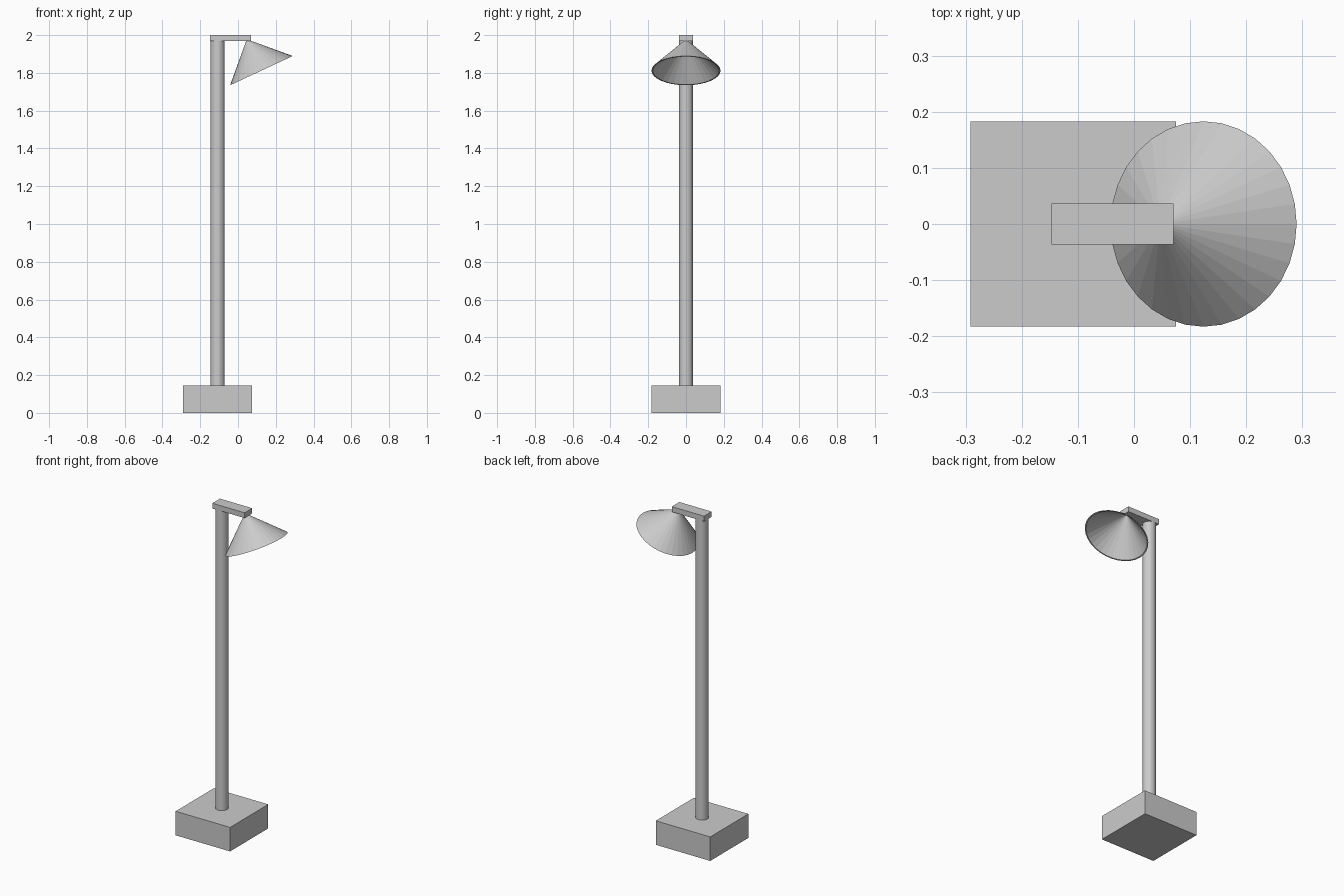
import bpy, bmesh, math

if "Cube" in bpy.data.objects:
    bpy.data.objects.remove(bpy.data.objects["Cube"])


def box(name, lo, hi):
    bpy.ops.mesh.primitive_cube_add(size=1, location=[(a + b) / 2 for a, b in zip(lo, hi)])
    ob = bpy.context.object
    ob.name = name
    ob.scale = [b - a for a, b in zip(lo, hi)]
    bpy.ops.object.transform_apply(location=False, rotation=False, scale=True)
    return ob


POLE_X = -0.108
R = 0.183

# square base block and top arm
box("base", (POLE_X - R, -R, 0), (POLE_X + R, R, 0.146))
box("arm", (-0.147, -0.0365, 1.968), (0.07, 0.0365, 2.0))

# round pole
bpy.ops.mesh.primitive_cylinder_add(vertices=32, radius=0.0365, depth=1.822,
                                    location=(POLE_X, 0, 0.146 + 0.911))
bpy.context.object.name = "pole"

# hollow conical shade, tilted outwards: outer cone, thin rim, inner cone
N, T = 32, 0.007
bm = bmesh.new()


def ring(r):
    return [bm.verts.new((r * math.cos(2 * math.pi * i / N),
                          r * math.sin(2 * math.pi * i / N), 0)) for i in range(N)]


outer, inner = ring(R), ring(R - T)
tip_out = bm.verts.new((0, 0, R))
tip_in = bm.verts.new((0, 0, R - T))
for i in range(N):
    j = (i + 1) % N
    bm.faces.new((outer[i], outer[j], tip_out))
    bm.faces.new((inner[j], inner[i], tip_in))
    bm.faces.new((outer[j], outer[i], inner[i], inner[j]))
bm.normal_update()
mesh = bpy.data.meshes.new("lamp_shade")
bm.to_mesh(mesh)
bm.free()
shade = bpy.data.objects.new("lamp_shade", mesh)
shade.location = (0.124, 0, 1.812)
shade.rotation_euler = (0, math.radians(-25), 0)
bpy.context.collection.objects.link(shade)
